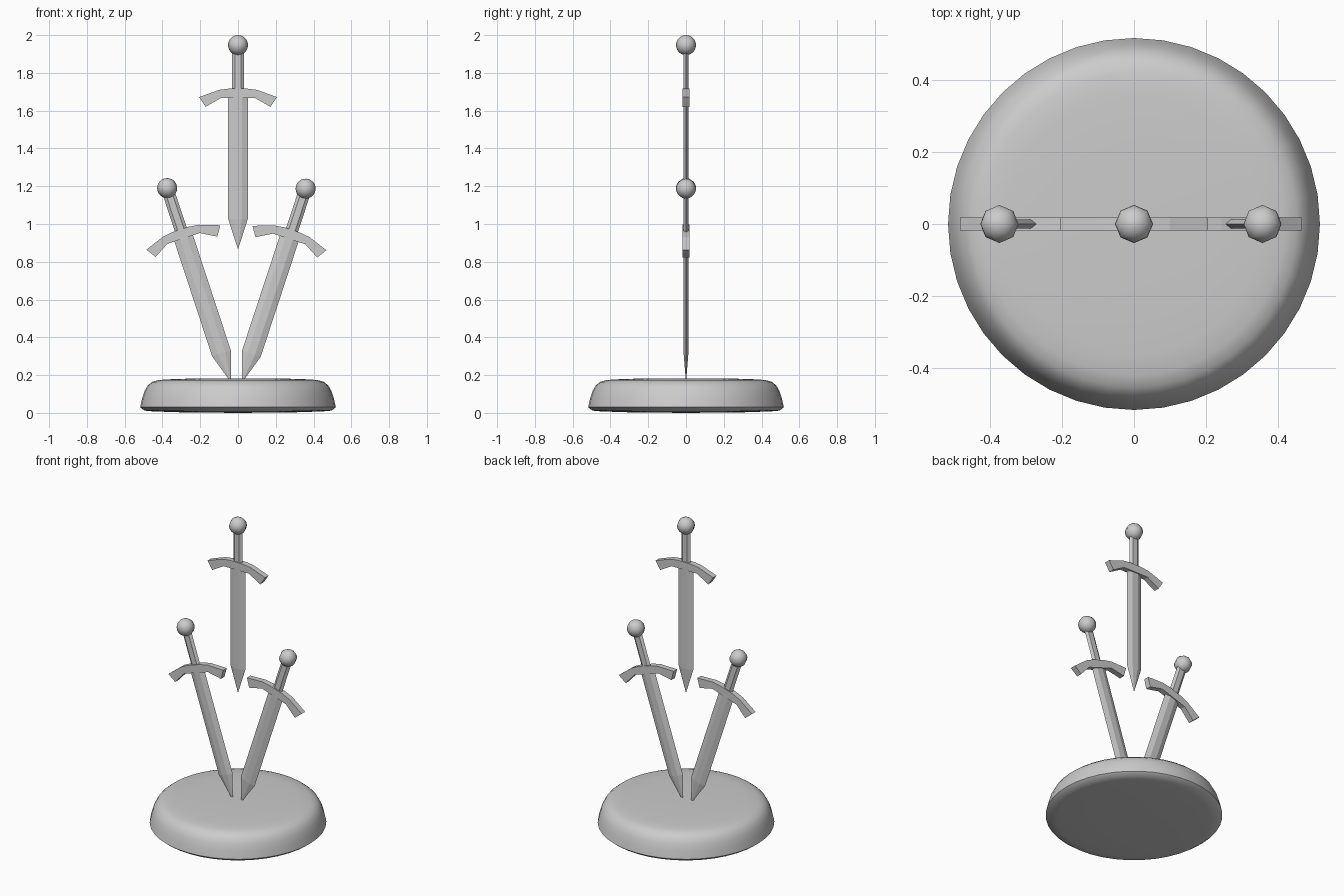
import bpy, bmesh, math
from mathutils import Matrix

if "Cube" in bpy.data.objects:
    bpy.data.objects.remove(bpy.data.objects["Cube"])


def make_object(name, bm, matrix=None, smooth=None):
    bmesh.ops.recalc_face_normals(bm, faces=bm.faces[:])
    mesh = bpy.data.meshes.new(name)
    bm.to_mesh(mesh)
    bm.free()
    if matrix:
        mesh.transform(matrix)
    ob = bpy.data.objects.new(name, mesh)
    bpy.context.collection.objects.link(ob)
    if smooth:
        bpy.ops.object.select_all(action='DESELECT')
        ob.select_set(True)
        bpy.context.view_layer.objects.active = ob
        bpy.ops.object.shade_smooth_by_angle(angle=math.radians(smooth))
    return ob


def hex_ring(bm, z, half, flat, thick):
    pts = [(half, 0), (flat, thick), (-flat, thick),
           (-half, 0), (-flat, -thick), (flat, -thick)]
    return [bm.verts.new((x, y, z)) for x, y in pts]


def bridge(bm, a, b):
    for i in range(6):
        j = (i + 1) % 6
        bm.faces.new((a[i], a[j], b[j], b[i]))


# Sword local frame: pommel centre at the origin, blade pointing down
def sword(prefix, x, z, tilt):
    m = Matrix.Translation((x, 0, z)) @ Matrix.Rotation(math.radians(tilt), 4, 'Y')

    # pommel
    bm = bmesh.new()
    bmesh.ops.create_uvsphere(bm, u_segments=8, v_segments=12, radius=0.053)
    make_object(prefix + "_pommel", bm, m, 60)

    # grip
    bm = bmesh.new()
    a = hex_ring(bm, -0.03, 0.033, 0.017, 0.012)
    b = hex_ring(bm, -0.27, 0.033, 0.017, 0.012)
    bridge(bm, a, b)
    bm.faces.new(a)
    bm.faces.new(b)
    make_object(prefix + "_grip", bm, m)

    # blade with pointed tip
    bm = bmesh.new()
    a = hex_ring(bm, -0.26, 0.052, 0.02, 0.012)
    b = hex_ring(bm, -0.92, 0.052, 0.02, 0.012)
    bridge(bm, a, b)
    bm.faces.new(a)
    tip = bm.verts.new((0, 0, -1.082))
    for i in range(6):
        bm.faces.new((b[i], b[(i + 1) % 6], tip))
    make_object(prefix + "_blade", bm, m)

    # drooping crossguard, extruded from its outline
    half = [(0.045, -0.23), (0.10, -0.237), (0.206, -0.275), (0.172, -0.327), (0.09, -0.28)]
    bm = bmesh.new()
    outline = half + [(-px, pz) for px, pz in reversed(half)]
    face = bm.faces.new([bm.verts.new((px, -0.018, pz)) for px, pz in outline])
    ext = bmesh.ops.extrude_face_region(bm, geom=[face], use_keep_orig=True)
    moved = [g for g in ext["geom"] if isinstance(g, bmesh.types.BMVert)]
    bmesh.ops.translate(bm, verts=moved, vec=(0, 0.036, 0))
    make_object(prefix + "_guard", bm, m)


sword("upper_sword", 0, 1.947, 0)
sword("left_sword", -0.375, 1.19, -18.2)
sword("right_sword", 0.358, 1.187, 18.2)

# Rounded base, lathed from a profile
profile = [(0, 0.0), (0.30, 0.003), (0.45, 0.008), (0.495, 0.012), (0.518, 0.03),
           (0.508, 0.075), (0.495, 0.115), (0.478, 0.145), (0.455, 0.164),
           (0.42, 0.174), (0.36, 0.178), (0.24, 0.182), (0, 0.182)]
bm = bmesh.new()
verts = [bm.verts.new((r, 0, z)) for r, z in profile]
edges = [bm.edges.new(p) for p in zip(verts, verts[1:])]
bmesh.ops.spin(bm, geom=verts + edges, axis=(0, 0, 1), cent=(0, 0, 0),
               angle=2 * math.pi, steps=40)
bmesh.ops.remove_doubles(bm, verts=bm.verts[:], dist=0.0005)
make_object("base", bm, None, 50)
